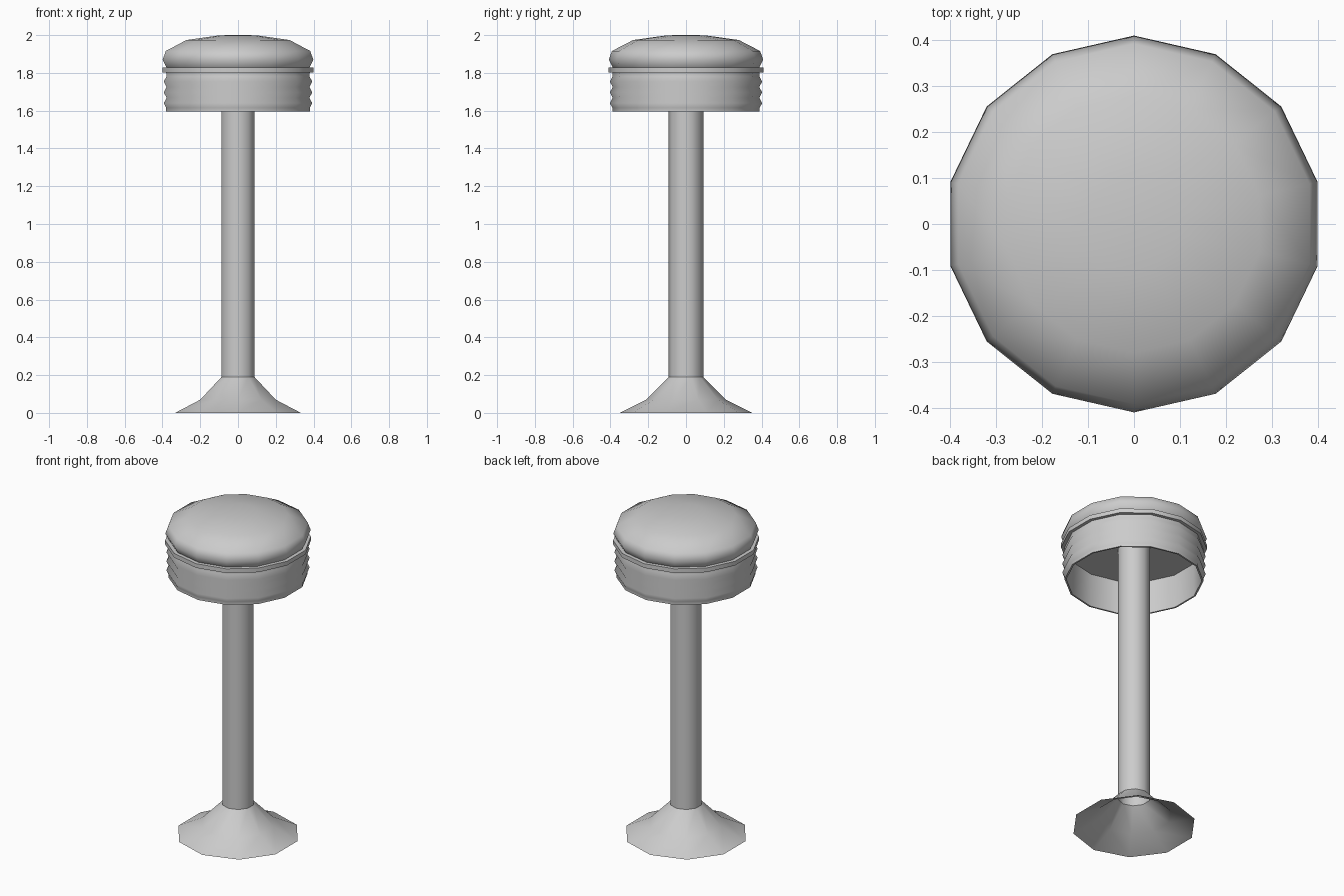
import bpy, bmesh, math

if "Cube" in bpy.data.objects:
    bpy.data.objects.remove(bpy.data.objects["Cube"])

def lathe(name, profile, sides, sharp=60):
    """Revolve (radius, z) points about z with a vertex facing front and back."""
    bm = bmesh.new()
    rings = []
    for r, z in profile:
        if r == 0:
            rings.append([bm.verts.new((0, 0, z))] * sides)
        else:
            rings.append([bm.verts.new((r * math.sin(2 * math.pi * i / sides),
                                        -r * math.cos(2 * math.pi * i / sides), z))
                          for i in range(sides)])
    for a, b in zip(rings, rings[1:]):
        for i in range(sides):
            j = (i + 1) % sides
            bm.faces.new(list(dict.fromkeys((a[i], a[j], b[j], b[i]))))
    mesh = bpy.data.meshes.new(name)
    bm.to_mesh(mesh)
    bm.free()
    ob = bpy.data.objects.new(name, mesh)
    bpy.context.collection.objects.link(ob)
    bpy.ops.object.select_all(action='DESELECT')
    ob.select_set(True)
    bpy.context.view_layer.objects.active = ob
    bpy.ops.object.shade_smooth_by_angle(angle=math.radians(sharp))
    return ob

# Flared foot, open underneath
lathe("base", [(0.35, 0), (0.21, 0.07), (0.092, 0.19)], 10)

# Post running up into the seat
lathe("column", [(0.092, 0.185), (0.092, 1.81)], 10)

# Ribbed metal band: open inside, three ridges, flange on top
band = [(0, 1.80), (0.375, 1.80), (0.38, 1.595), (0.39, 1.595), (0.39, 1.615)]
for z in (1.64, 1.697, 1.754):
    band += [(0.403, z), (0.388, z + 0.028)]
band += [(0.39, 1.802), (0.41, 1.802), (0.41, 1.828), (0.385, 1.828)]
lathe("seat_band", band, 14)

# Domed cushion
lathe("cushion", [(0.385, 1.825), (0.39, 1.832), (0.409, 1.87), (0.392, 1.916),
                  (0.28, 1.974), (0.10, 1.999), (0, 2.0)], 14)
